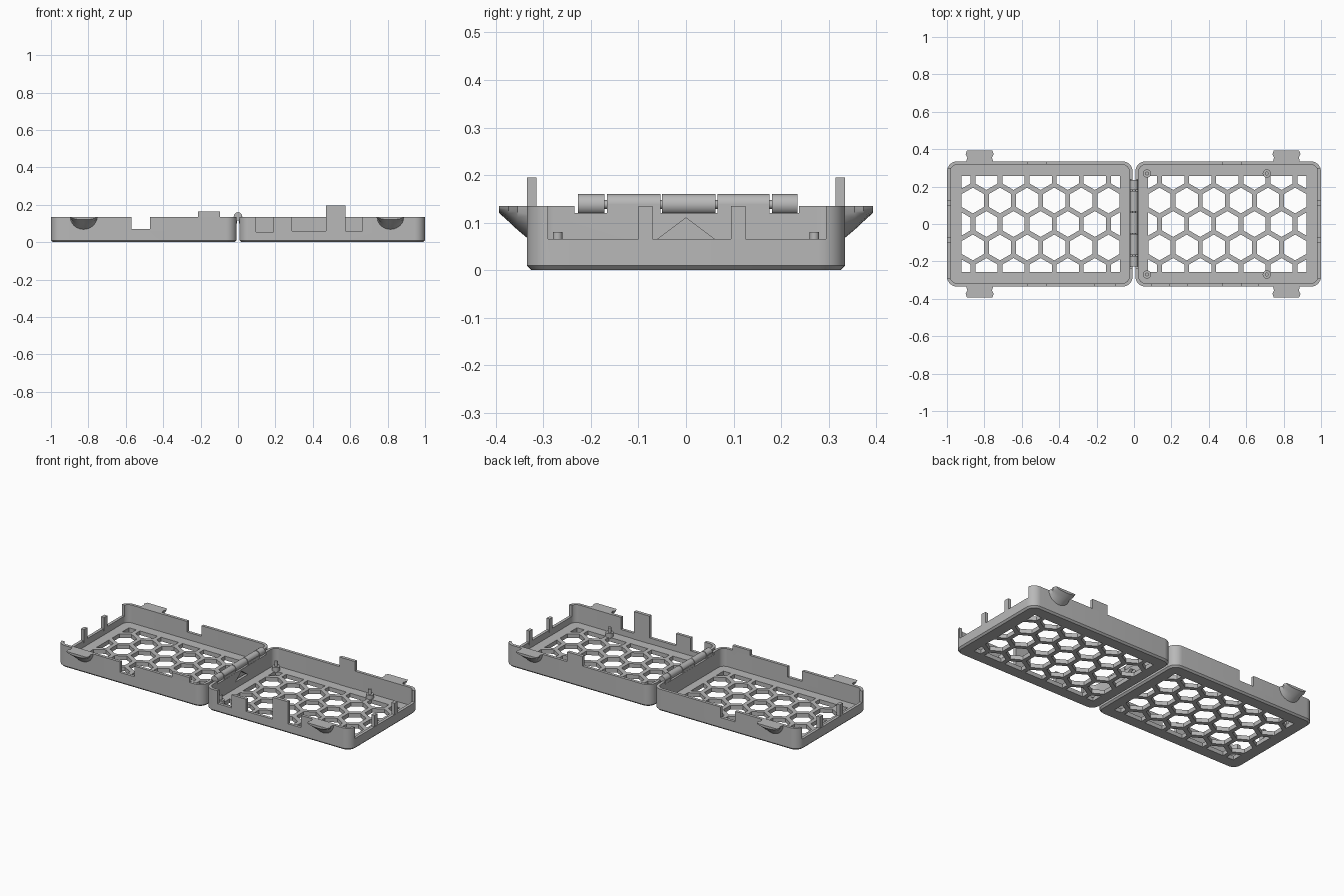
import bpy, bmesh, math
from mathutils import Vector, Matrix

if "Cube" in bpy.data.objects:
    bpy.data.objects.remove(bpy.data.objects["Cube"], do_unlink=True)

grey = bpy.data.materials.new("matte grey")
grey.use_nodes = True
grey.diffuse_color = (0.48, 0.48, 0.48, 1)
grey.node_tree.nodes["Principled BSDF"].inputs["Base Color"].default_value = (0.48, 0.48, 0.48, 1)

H, W, FLOOR, WALL = 0.135, 0.335, 0.025, 0.018


def finish(bm, name):
    bmesh.ops.recalc_face_normals(bm, faces=bm.faces)
    me = bpy.data.meshes.new(name)
    bm.to_mesh(me)
    bm.free()
    ob = bpy.data.objects.new(name, me)
    bpy.context.collection.objects.link(ob)
    me.materials.append(grey)
    return ob


def smooth(ob):
    bpy.ops.object.select_all(action='DESELECT')
    ob.select_set(True)
    bpy.context.view_layer.objects.active = ob
    bpy.ops.object.shade_smooth_by_angle(angle=math.radians(30))


def add_box(bm, x0, x1, y0, y1, z0, z1):
    m = Matrix.Translation(((x0 + x1) / 2, (y0 + y1) / 2, (z0 + z1) / 2))
    m = m @ Matrix.Diagonal((abs(x1 - x0), y1 - y0, z1 - z0, 1))
    bmesh.ops.create_cube(bm, size=1, matrix=m)


def box(name, *dims):
    bm = bmesh.new()
    add_box(bm, *dims)
    return finish(bm, name)


def add_prism(bm, pts, offset):
    face = bm.faces.new([bm.verts.new(p) for p in pts])
    ext = bmesh.ops.extrude_face_region(bm, geom=[face], use_keep_orig=True)
    bmesh.ops.translate(bm, vec=offset, verts=[v for v in ext["geom"] if isinstance(v, bmesh.types.BMVert)])


def loft(bm, rings):
    loops = [[bm.verts.new(p) for p in r] for r in rings]
    n = len(loops[0])
    for a, b in zip(loops, loops[1:]):
        for i in range(n):
            bm.faces.new((a[i], a[(i + 1) % n], b[(i + 1) % n], b[i]))
    bm.faces.new(loops[0])
    bm.faces.new(loops[-1])


def rounded(cx, hx, hy, r, z, n=8):
    pts = []
    for q, (sx, sy) in enumerate(((1, 1), (-1, 1), (-1, -1), (1, -1))):
        for i in range(n + 1):
            a = math.pi / 2 * (q + i / n)
            pts.append((cx + sx * (hx - r) + r * math.cos(a), sy * (hy - r) + r * math.sin(a), z))
    return pts


def hex_cutters(cx):
    # staggered hexagon grid trimmed to the rectangular vent area
    bm = bmesh.new()
    pitch, rad = 0.145, 0.069
    for row in range(-2, 3):
        for k in range(-4, 5):
            x = cx + (k + (0.5 if row % 2 else 0)) * pitch
            if abs(x - cx) > 0.48:
                continue
            y = row * pitch * math.sqrt(3) / 2
            pts = [(x + rad * math.sin(i * math.pi / 3), y + rad * math.cos(i * math.pi / 3), -0.02)
                   for i in range(6)]
            add_prism(bm, pts, Vector((0, 0, 0.06)))
    for co, no in (((cx + 0.423, 0, 0), (1, 0, 0)), ((cx - 0.423, 0, 0), (-1, 0, 0)),
                   ((0, 0.257, 0), (0, 1, 0)), ((0, -0.257, 0), (0, -1, 0))):
        bmesh.ops.bisect_plane(bm, geom=bm.verts[:] + bm.edges[:] + bm.faces[:], dist=1e-6,
                               plane_co=co, plane_no=no, clear_outer=True)
        bmesh.ops.holes_fill(bm, edges=[e for e in bm.edges if e.is_boundary], sides=0)
    return bm


def tray(name, side, notches, triangle):
    cx, hx = side * 0.5035, 0.4965
    bm = bmesh.new()
    loft(bm, [rounded(cx, hx - 0.01, W - 0.01, 0.045, 0), rounded(cx, hx, W, 0.055, 0.01),
              rounded(cx, hx, W, 0.055, H), rounded(cx, hx - WALL, W - WALL, 0.037, H),
              rounded(cx, hx - WALL, W - WALL, 0.037, FLOOR)])
    ob = finish(bm, name)
    # vents, wall notches, open end and hinge clearance
    cut = hex_cutters(side * 0.499)
    add_box(cut, side * 0.95, side * 1.05, -0.29, 0.295, 0.065, 0.3)
    add_box(cut, -0.05 if side < 0 else 0.0, 0.0 if side < 0 else 0.05, -0.235, 0.238, 0.12, 0.3)
    for x0, x1, s, z in notches:
        add_box(cut, x0, x1, s * W - 0.04, s * W + 0.04, z, 0.3)
    if triangle:
        add_prism(cut, [(0.0, -0.06, 0.065), (0.0, 0.06, 0.065), (0.0, 0.0, 0.11)], Vector((0.05, 0, 0)))
    cutter = finish(cut, "cutter")
    cutter.hide_render = True
    mod = ob.modifiers.new("cut", 'BOOLEAN')
    mod.operation, mod.solver, mod.object = 'DIFFERENCE', 'EXACT', cutter
    dg = bpy.context.evaluated_depsgraph_get()
    me = bpy.data.meshes.new_from_object(ob.evaluated_get(dg))
    ob.modifiers.clear()
    ob.data = me
    bpy.data.objects.remove(cutter, do_unlink=True)
    smooth(ob)


tray("left_tray", 1, [(0.095, 0.19, -1, 0.055), (0.29, 0.475, -1, 0.06), (0.575, 0.665, -1, 0.06)], True)
tray("right_tray", -1, [(-0.57, -0.47, -1, 0.07), (-0.57, -0.47, 1, 0.07)], False)


def clip(name, cx, s):
    # half-round grip that flares outward toward its top
    bm = bmesh.new()
    rings = []
    for y, w, low in ((0.325, 0.075, 0.06), (0.355, 0.066, 0.085), (0.373, 0.075, 0.102), (0.393, 0.068, 0.12)):
        rings.append([(cx + w * math.cos(math.pi * i / 12), s * y, H - (H - low) * math.sin(math.pi * i / 12))
                      for i in range(13)])
    loft(bm, rings)
    smooth(finish(bm, name))


for s, tag in ((-1, "front"), (1, "back")):
    clip(tag + "_left_clip", 0.815, s)
    clip(tag + "_right_clip", -0.825, s)
    y0, y1 = sorted((s * 0.315, s * W))
    box(tag + "_latch_tab", 0.47, 0.575, y0, y1, 0.02, 0.195)

# small raised tab on the front wall
box("front_locating_tab", -0.215, -0.095, -W, -0.317, 0.11, 0.165)

# slim posts in the open ends
for s, tag in ((1, "left"), (-1, "right")):
    x0, x1 = sorted((s * 0.978, s * 0.999))
    for i, (y0, y1) in enumerate(((-0.10, -0.07), (0.095, 0.125))):
        box(f"{tag}_end_post_{i + 1}", x0, x1, y0, y1, 0.05, H)


def cylinder(name, r, depth, loc, axis='Z', sides=24):
    bm = bmesh.new()
    m = Matrix.Translation(loc)
    if axis == 'Y':
        m = m @ Matrix.Rotation(math.pi / 2, 4, 'X')
    bmesh.ops.create_cone(bm, cap_ends=True, segments=sides, radius1=r, radius2=r, depth=depth, matrix=m)
    smooth(finish(bm, name))


# hinge knuckles, alternately joined to each tray
for i, (y0, y1) in enumerate(((-0.227, -0.171), (-0.166, -0.054), (-0.05, 0.062), (0.066, 0.176), (0.181, 0.235))):
    cylinder(f"hinge_knuckle_{i + 1}", 0.022, y1 - y0, (0, (y0 + y1) / 2, 0.138), 'Y')
    s = -1 if i % 2 == 0 else 1
    x0, x1 = sorted((s * 0.005, s * 0.024))
    box(f"hinge_web_{i + 1}", x0, x1, y0, y1, 0.10, 0.138)
cylinder("hinge_pin", 0.009, 0.45, (0, 0.004, 0.138), 'Y', 16)

# board standoffs with locating pins
for i, (x, y) in enumerate(((0.07, 0.27), (0.71, 0.27), (0.07, -0.27), (0.71, -0.27))):
    cylinder(f"standoff_{i + 1}", 0.022, 0.03, (x, y, 0.035))
    cylinder(f"standoff_pin_{i + 1}", 0.01, 0.06, (x, y, 0.05), sides=16)
